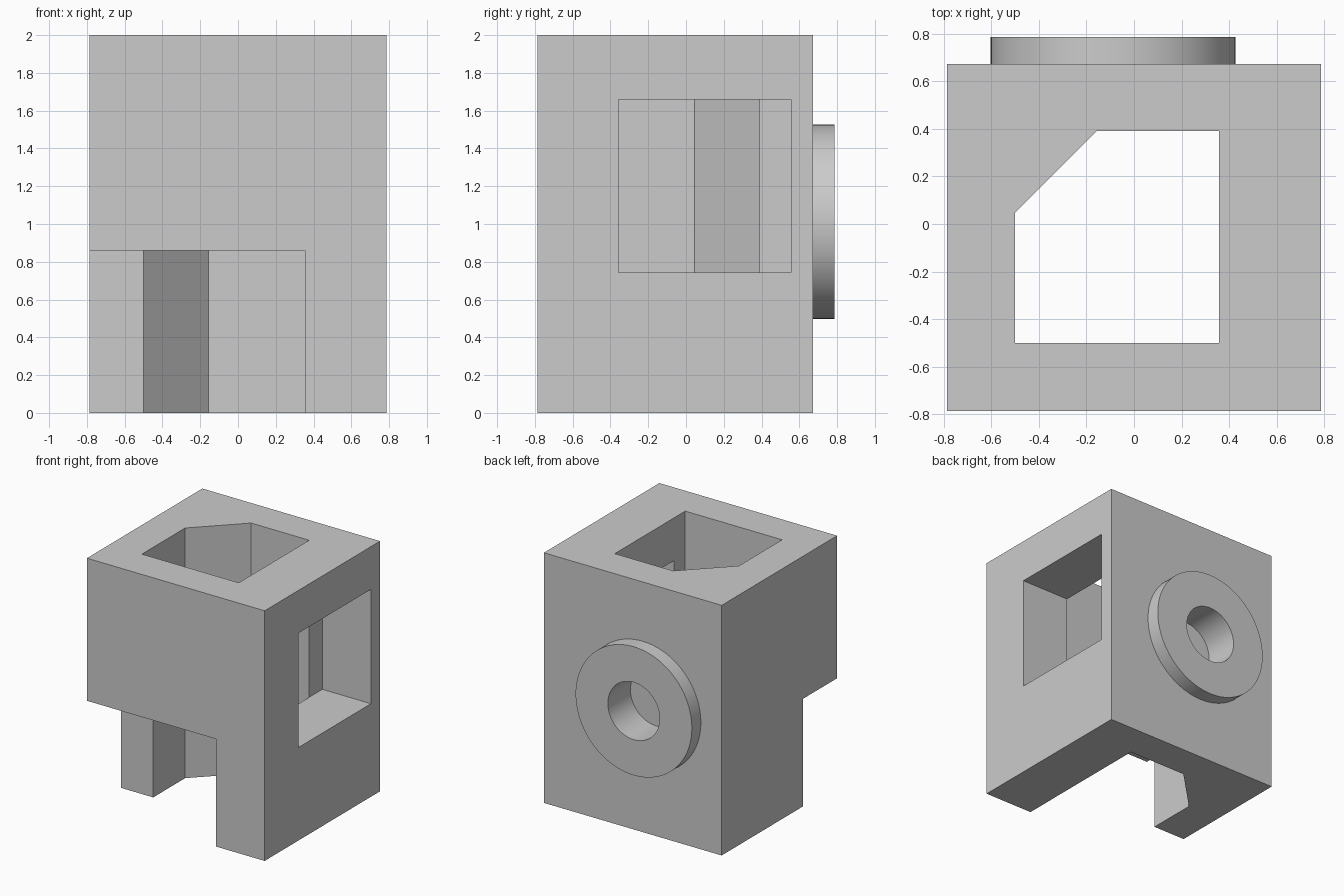
import bpy, bmesh, math
from mathutils import Matrix

if "Cube" in bpy.data.objects:
    bpy.data.objects.remove(bpy.data.objects["Cube"], do_unlink=True)

HALF = 0.786     # half of the overall footprint
BACK = 0.672     # rear face of the block
HOLE_R = 0.357   # left wall of the vertical shaft
RING_X, RING_Z = -0.088, 1.012

grey = bpy.data.materials.new("plain grey")
grey.use_nodes = True
colour = (0.6, 0.6, 0.6, 1)
grey.diffuse_color = colour
grey.node_tree.nodes["Principled BSDF"].inputs["Base Color"].default_value = colour


def add_object(name, bm):
    bmesh.ops.recalc_face_normals(bm, faces=bm.faces)
    mesh = bpy.data.meshes.new(name)
    bm.to_mesh(mesh)
    bm.free()
    mesh.materials.append(grey)
    obj = bpy.data.objects.new(name, mesh)
    bpy.context.collection.objects.link(obj)
    return obj


def prism(name, outline, z0, z1):
    """Extrude an xy outline from z0 up to z1."""
    bm = bmesh.new()
    base = bm.faces.new([bm.verts.new((x, y, z0)) for x, y in outline])
    new = bmesh.ops.extrude_face_region(bm, geom=[base])["geom"]
    verts = [v for v in new if isinstance(v, bmesh.types.BMVert)]
    bmesh.ops.translate(bm, verts=verts, vec=(0, 0, z1 - z0))
    return add_object(name, bm)


def box(name, x0, x1, y0, y1, z0, z1):
    return prism(name, [(x0, y0), (x1, y0), (x1, y1), (x0, y1)], z0, z1)


def disc(name, radius, y0, y1):
    """Cylinder along y on the ring axis."""
    bm = bmesh.new()
    place = Matrix.Translation((RING_X, (y0 + y1) / 2, RING_Z))
    place = place @ Matrix.Rotation(math.pi / 2, 4, "X")
    bmesh.ops.create_cone(bm, cap_ends=True, segments=96, radius1=radius,
                          radius2=radius, depth=y1 - y0, matrix=place)
    return add_object(name, bm)


def cut(obj, cutters):
    bpy.ops.object.select_all(action="DESELECT")
    bpy.context.view_layer.objects.active = obj
    obj.select_set(True)
    for cutter in cutters:
        mod = obj.modifiers.new(cutter.name, "BOOLEAN")
        mod.operation, mod.solver, mod.object = "DIFFERENCE", "EXACT", cutter
        bpy.ops.object.modifier_apply(modifier=mod.name)
    bpy.ops.object.shade_smooth_by_angle(angle=math.radians(30))


# Main block and the raised ring on its back
block = box("block", -HALF, HALF, -HALF, BACK, 0, 2)
ring = disc("back_ring", 0.514, BACK - 0.01, HALF)

# Vertical shaft with one chamfered corner
shaft = prism("shaft_cutter", [(-0.5, -0.5), (HOLE_R, -0.5), (HOLE_R, 0.39),
                               (-0.157, 0.39), (-0.5, 0.046)], -0.5, 2.5)
# Lower front notch, side window and blind bore
notch = box("notch_cutter", -1, HOLE_R - 0.001, -1, -0.357, -0.5, 0.86)
window = box("window_cutter", HOLE_R - 0.001, 1, -0.357, 0.557, 0.744, 1.658)
bore = disc("bore_cutter", 0.229, HALF - 0.286, 1)

cut(block, [shaft, notch, window, bore])
cut(ring, [bore])

# Cutters are no longer needed once applied
for cutter in (shaft, notch, window, bore):
    bpy.data.objects.remove(cutter, do_unlink=True)
